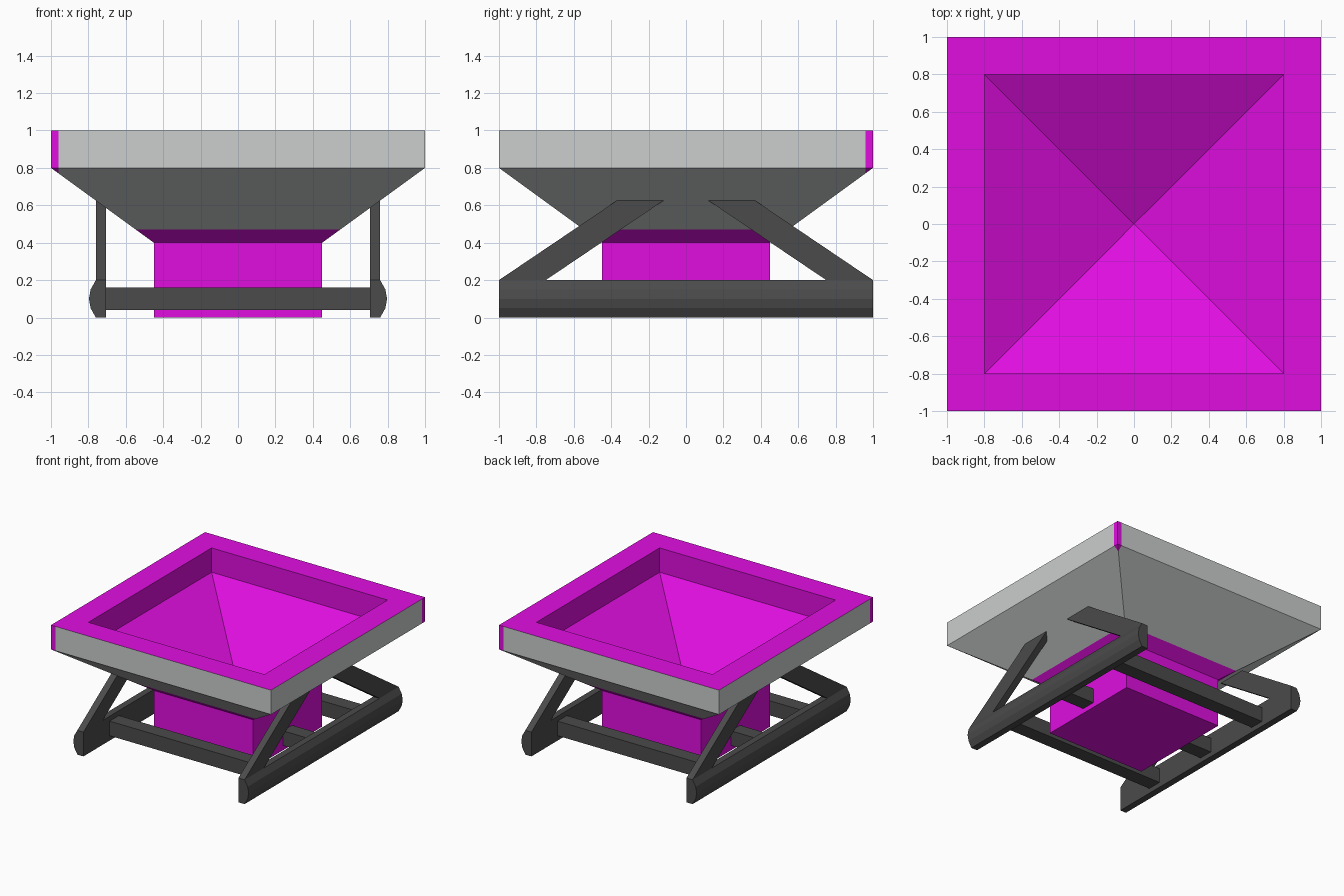
import bpy, bmesh, math

if "Cube" in bpy.data.objects:
    bpy.data.objects.remove(bpy.data.objects["Cube"])


def material(name, rgb):
    m = bpy.data.materials.new(name)
    m.diffuse_color = (*rgb, 1)
    m.use_nodes = True
    m.node_tree.nodes["Principled BSDF"].inputs["Base Color"].default_value = m.diffuse_color
    return m


MAGENTA = material("magenta", (0.745, 0.0045, 0.745))
GREY = material("light grey", (0.60, 0.62, 0.61))
DARK = material("dark grey", (0.07, 0.07, 0.07))


def finish(name, bm, *mats):
    me = bpy.data.meshes.new(name)
    bm.to_mesh(me)
    bm.free()
    for m in mats:
        me.materials.append(m)
    ob = bpy.data.objects.new(name, me)
    bpy.context.collection.objects.link(ob)
    return ob


def square_loft(rings, apex=None):
    """Skin concentric square rings (half width, z), in order."""
    bm = bmesh.new()
    signs = [(-1, -1), (1, -1), (1, 1), (-1, 1)]
    loops = [[bm.verts.new((sx * r, sy * r, z)) for sx, sy in signs] for r, z in rings]
    for a, b in zip(loops, loops[1:]):
        for i in range(4):
            j = (i + 1) % 4
            bm.faces.new((a[i], a[j], b[j], b[i]))
    if apex is not None:
        tip = bm.verts.new((0, 0, apex))
        for i in range(4):
            bm.faces.new((loops[-1][i], loops[-1][(i + 1) % 4], tip))
    else:
        bm.faces.new(loops[0][::-1])
    return bm


def extrude(name, points, vec, mat):
    """Prism from a closed outline swept along vec."""
    bm = bmesh.new()
    a = [bm.verts.new(p) for p in points]
    b = [bm.verts.new([p[k] + vec[k] for k in range(3)]) for p in points]
    bm.faces.new(a)
    bm.faces.new(b[::-1])
    for i in range(len(a)):
        j = (i + 1) % len(a)
        bm.faces.new((a[j], a[i], b[i], b[j]))
    bmesh.ops.recalc_face_normals(bm, faces=bm.faces)
    return finish(name, bm, mat)


# Hopper bowl: sloped outside, vertical rim, funnel inside
bm = square_loft([(0.45, 0.4), (1, 0.8), (1, 1), (0.8, 1), (0.8, 0.8)], apex=0.38)
cuts = [((0, 0, 0.47), (0, 0, 1))]
for s in (-0.96, 0.96):
    cuts += [((s, 0, 0), (1, 0, 0)), ((0, s, 0), (0, 1, 0))]
for co, no in cuts:
    bm.normal_update()
    outer = [f for f in bm.faces
             if f.normal.xy.dot(f.calc_center_median().xy) > 0.01 and f.normal.z < 0.5]
    geom = outer + list({e for f in outer for e in f.edges}) + list({v for f in outer for v in f.verts})
    bmesh.ops.bisect_plane(bm, geom=geom, plane_co=co, plane_no=no, dist=1e-5)

# Grey outside cladding, leaving the bottom band and two corner strips magenta
bm.normal_update()
for f in bm.faces:
    n, c = f.normal, f.calc_center_median()
    if n.xy.dot(c.xy) > 0.01 and n.z < 0.5 and c.z > 0.47:
        along = c.x * math.copysign(1, n.y) if abs(n.y) > abs(n.x) else c.y * math.copysign(1, n.x)
        f.material_index = 0 if along > 0.96 else 1
finish("hopper_bowl", bm, MAGENTA, GREY)

# Square throat under the bowl
finish("throat", square_loft([(0.45, 0), (0.45, 0.4)]), MAGENTA)

# Side rails with a rounded outer face, and slanted braces
PROFILE = [(0.705, 0), (0.76, 0), (0.788, 0.05), (0.797, 0.1), (0.788, 0.15), (0.76, 0.2), (0.705, 0.2)]
for side, sx in (("right", 1), ("left", -1)):
    extrude(f"{side}_rail", [(sx * x, -1, z) for x, z in PROFILE], (0, 2, 0), DARK)
    for end, sy in (("front", -1), ("back", 1)):
        outline = [(1, 0.2), (0.75, 0.2), (0.083, 0.65), (0.333, 0.65)]
        extrude(f"{side}_{end}_brace", [(sx * 0.705, sy * y, z) for y, z in outline],
                (sx * 0.055, 0, 0), DARK)

# Cross bars joining the rails
for name, y in (("front", -0.6), ("middle", 0), ("back", 0.6)):
    extrude(f"{name}_cross_bar",
            [(-0.71, y + dy, z) for dy, z in ((-0.06, 0.04), (0.06, 0.04), (0.06, 0.16), (-0.06, 0.16))],
            (1.42, 0, 0), DARK)
